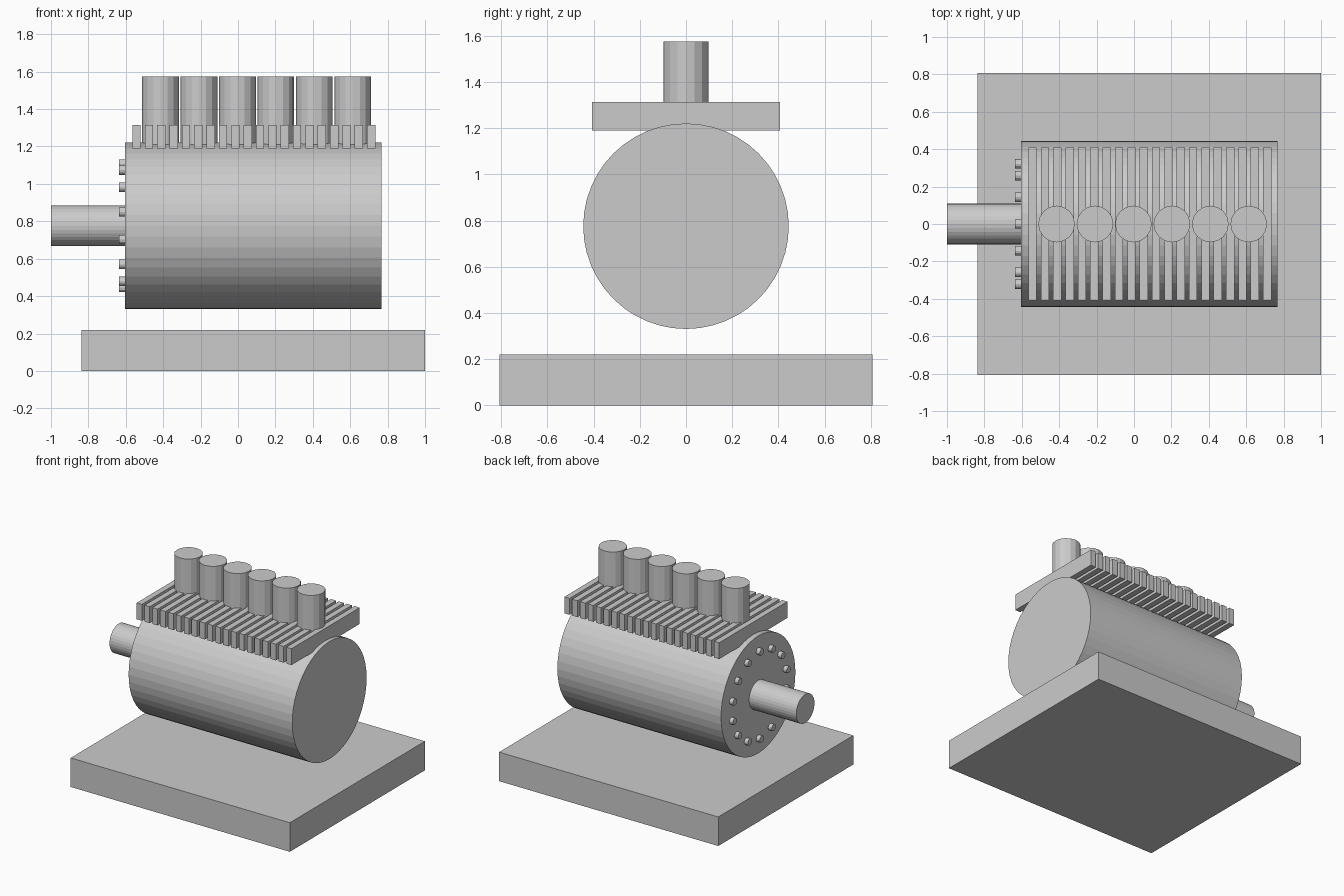
import bpy
import math

cube = bpy.data.objects.get("Cube")
if cube:
    bpy.data.objects.remove(cube, do_unlink=True)

# One plain grey for everything
grey = bpy.data.materials.new("light grey")
grey.use_nodes = True
colour = (0.6, 0.6, 0.6, 1)
grey.diffuse_color = colour
grey.node_tree.nodes["Principled BSDF"].inputs["Base Color"].default_value = colour


def finish(name):
    obj = bpy.context.object
    obj.name = name
    obj.data.materials.append(grey)
    return obj


def box(name, x0, x1, half_y, z0, z1):
    bpy.ops.mesh.primitive_cube_add(size=1, location=((x0 + x1) / 2, 0, (z0 + z1) / 2))
    bpy.context.object.scale = (x1 - x0, 2 * half_y, z1 - z0)
    return finish(name)


def rod_x(name, x0, x1, y, z, radius, sides):
    bpy.ops.mesh.primitive_cylinder_add(
        vertices=sides, radius=radius, depth=x1 - x0,
        location=((x0 + x1) / 2, y, z), rotation=(0, math.pi / 2, 0))
    return finish(name)


AXIS_Z = 0.776
END_X = -0.605

# Base slab, floating drum and drive shaft
box("base", -0.836, 1.0, 0.808, 0, 0.22)
rod_x("drum", END_X, 0.766, 0, AXIS_Z, 0.445, 48)
rod_x("shaft", -1.0, END_X + 0.02, 0, AXIS_Z, 0.109, 32)

# Ring of bolts on the shaft end of the drum
BOLTS = 14
for i in range(BOLTS):
    a = 2 * math.pi * i / BOLTS
    rod_x(f"bolt_{i + 1}", END_X - 0.03, END_X + 0.01,
          0.33 * math.sin(a), AXIS_Z + 0.33 * math.cos(a), 0.025, 12)

# Row of cooling fins across the top
for i in range(20):
    x = -0.542 + 0.066 * i
    box(f"fin_{i + 1}", x - 0.022, x + 0.022, 0.408, 1.19, 1.314)

# Row of upright stacks
for i in range(6):
    bpy.ops.mesh.primitive_cylinder_add(
        vertices=16, radius=0.098, depth=0.375,
        location=(-0.414 + 0.2055 * i, 0, 1.3875))
    finish(f"stack_{i + 1}")
